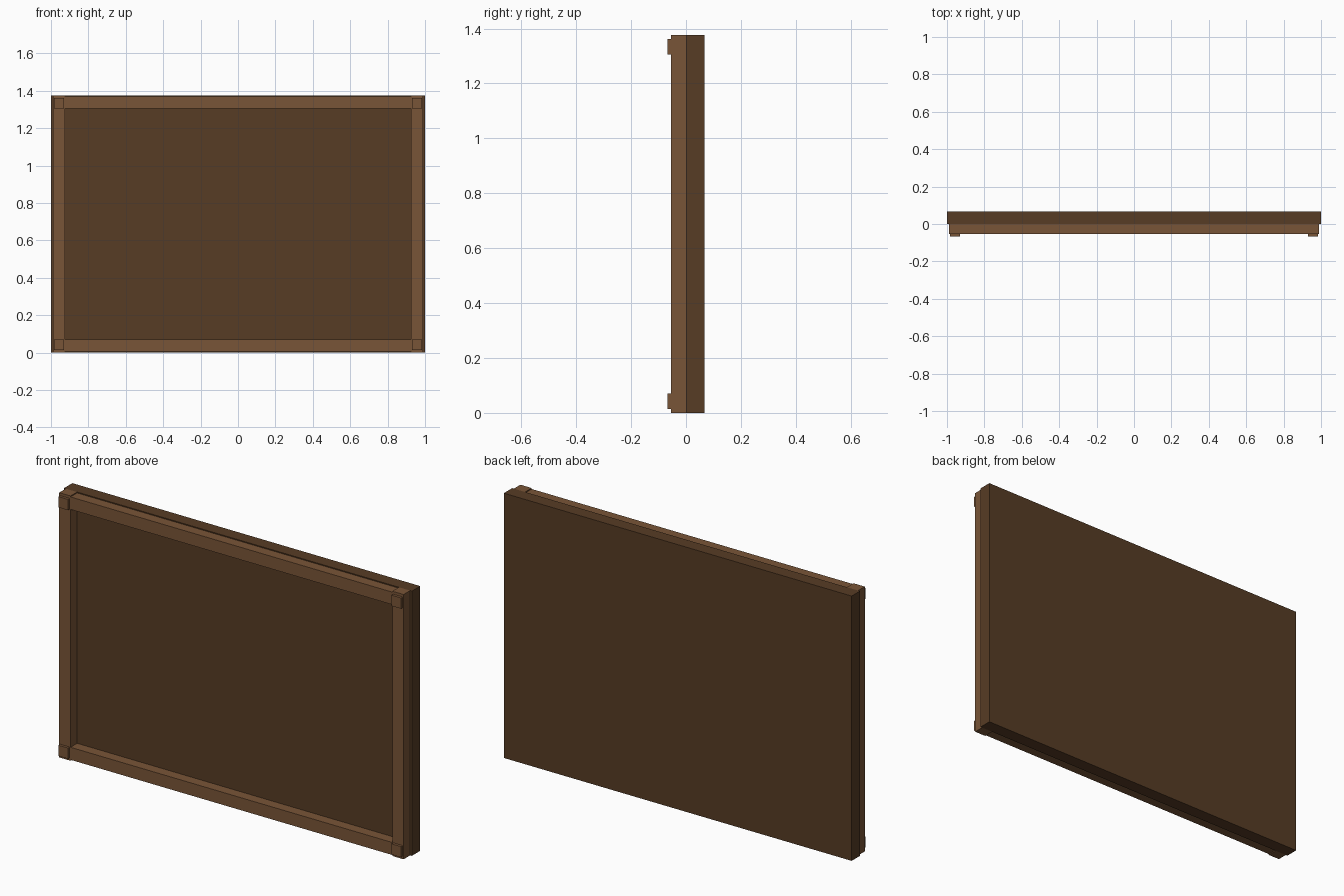
import bpy

if "Cube" in bpy.data.objects:
    bpy.data.objects.remove(bpy.data.objects["Cube"], do_unlink=True)


def material(name, color):
    m = bpy.data.materials.new(name)
    m.use_nodes = True
    m.diffuse_color = color
    bsdf = m.node_tree.nodes["Principled BSDF"]
    bsdf.inputs["Base Color"].default_value = color
    bsdf.inputs["Roughness"].default_value = 0.8
    return m


def box(name, x, y, z, mat):
    """Box spanning the given (low, high) range on each axis."""
    spans = (x, y, z)
    bpy.ops.mesh.primitive_cube_add(size=1, location=[(a + b) / 2 for a, b in spans])
    ob = bpy.context.object
    ob.name = name
    ob.scale = [b - a for a, b in spans]
    bpy.ops.object.transform_apply(location=False, rotation=False, scale=True)
    ob.data.materials.append(mat)
    return ob


dark_wood = material("dark wood", (0.095, 0.045, 0.018, 1))
light_wood = material("light wood", (0.19, 0.09, 0.038, 1))

HEIGHT = 1.376
OUTER, INNER = 0.99, 0.925      # frame half widths
RAIL = 0.07                     # rail thickness
FRONT, BACK = -0.054, 0.068
LIP = 0.005                     # rails sit just inside the board edge

# Backing board
box("back_board", (-1, 1), (0, BACK), (0, HEIGHT), dark_wood)

# Top and bottom rails between the posts
box("bottom_rail", (-INNER, INNER), (FRONT, 0), (LIP, RAIL), light_wood)
box("top_rail", (-INNER, INNER), (FRONT, 0), (HEIGHT - RAIL, HEIGHT - LIP), light_wood)

# Side posts with a square peg at each end
for side, s in (("right", -1), ("left", 1)):
    box(side + "_post", sorted((s * INNER, s * OUTER)), (FRONT, 0), (0, HEIGHT), light_wood)
    for level, z in (("bottom", 0.042), ("top", HEIGHT - 0.042)):
        box(f"{level}_{side}_peg", sorted((s * 0.93, s * 0.985)),
            (-BACK, FRONT), (z - 0.028, z + 0.028), light_wood)
